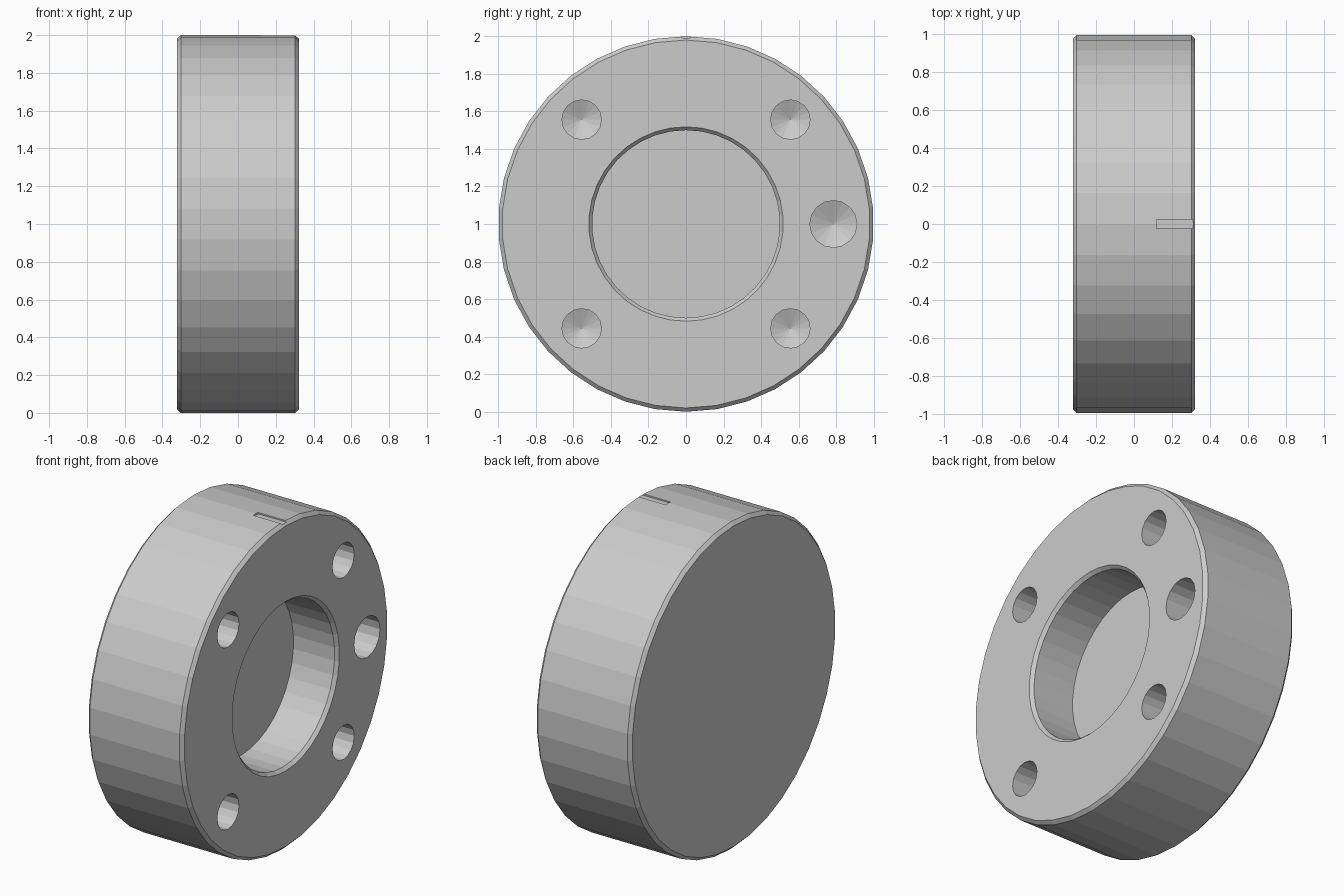
import bpy, bmesh
from math import sin, cos, pi

if "Cube" in bpy.data.objects:
    bpy.data.objects.remove(bpy.data.objects["Cube"])


def lathe(name, profile, sides, y=0.0, z=1.0):
    """Spin (x, radius) points about an axis along x; radius 0 makes a tip."""
    bm = bmesh.new()
    rings = []
    for x, r in profile:
        if r == 0:
            rings.append([bm.verts.new((x, y, z))] * sides)
        else:
            rings.append([bm.verts.new((x, y + r * sin(2 * pi * i / sides),
                                        z + r * cos(2 * pi * i / sides)))
                          for i in range(sides)])
    for a, b in zip(rings, rings[1:]):
        for i in range(sides):
            j = (i + 1) % sides
            quad = list(dict.fromkeys((a[i], a[j], b[j], b[i])))
            bm.faces.new(quad)
    # flat n-gon end caps
    for ring in (rings[0], rings[-1]):
        if len(set(ring)) > 2:
            bm.faces.new(ring)
    bmesh.ops.recalc_face_normals(bm, faces=bm.faces)
    mesh = bpy.data.meshes.new(name)
    bm.to_mesh(mesh)
    bm.free()
    obj = bpy.data.objects.new(name, mesh)
    bpy.context.collection.objects.link(obj)
    return obj


def cut(target, cutter):
    mod = target.modifiers.new("cut", 'BOOLEAN')
    mod.operation = 'DIFFERENCE'
    mod.solver = 'EXACT'
    mod.object = cutter
    bpy.context.view_layer.objects.active = target
    bpy.ops.object.modifier_apply(modifier=mod.name)
    bpy.data.objects.remove(cutter, do_unlink=True)


HALF, CH, SIDES = 0.323, 0.02, 38

# Chamfered disc with a blind centre bore
disc = lathe("flanged_disc", [
    (-HALF, 1 - CH), (-HALF + CH, 1), (HALF - CH, 1), (HALF, 1 - CH),
    (HALF, 0.518), (HALF - CH, 0.5), (0.025, 0.5)], SIDES)

# Drilled holes with shallow conical floors: four small, one large
holes = [(sy * 0.556, 1 + sz * 0.556, 0.105) for sy in (-1, 1) for sz in (-1, 1)]
holes.append((0.785, 1.0, 0.125))
for y, z, r in holes:
    floor = HALF - 0.3
    cut(disc, lathe("drill", [(HALF + 0.1, r), (floor, r), (floor - 0.4 * r, 0)],
                    16, y, z))

# Shallow index slot on the top of the rim
bpy.ops.mesh.primitive_cube_add(size=1, location=(0.27, 0, 2.04))
slot = bpy.context.object
slot.scale = (0.3, 0.046, 0.1)
cut(disc, slot)
